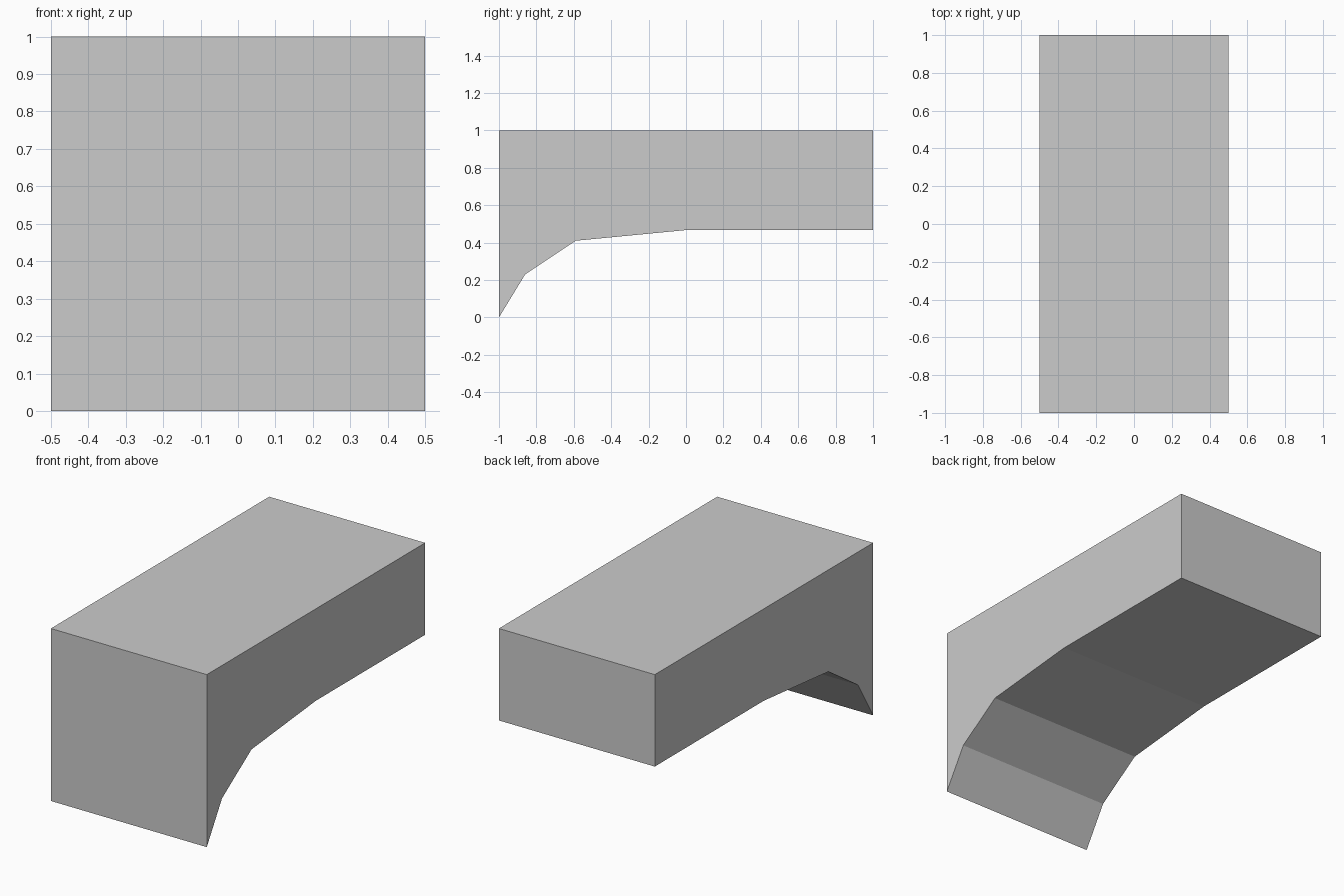
import bpy
import bmesh

if "Cube" in bpy.data.objects:
    bpy.data.objects.remove(bpy.data.objects["Cube"])

# Side profile (y, z): flat slab whose underside curves down to the front foot
PROFILE = [(-1, 0), (-0.86, 0.23), (-0.59, 0.41), (0, 0.467),
           (1, 0.467), (1, 1), (-1, 1)]
WIDTH = 1.0


def extrude_profile(name, profile, width):
    bm = bmesh.new()
    side = bm.faces.new([bm.verts.new((-width / 2, y, z)) for y, z in profile])
    result = bmesh.ops.extrude_face_region(bm, geom=[side], use_keep_orig=True)
    moved = [v for v in result["geom"] if isinstance(v, bmesh.types.BMVert)]
    bmesh.ops.translate(bm, verts=moved, vec=(width, 0, 0))
    bmesh.ops.recalc_face_normals(bm, faces=bm.faces)
    mesh = bpy.data.meshes.new(name)
    bm.to_mesh(mesh)
    bm.free()
    obj = bpy.data.objects.new(name, mesh)
    bpy.context.collection.objects.link(obj)
    return obj


# Half-arch block
extrude_profile("half_arch_block", PROFILE, WIDTH)
